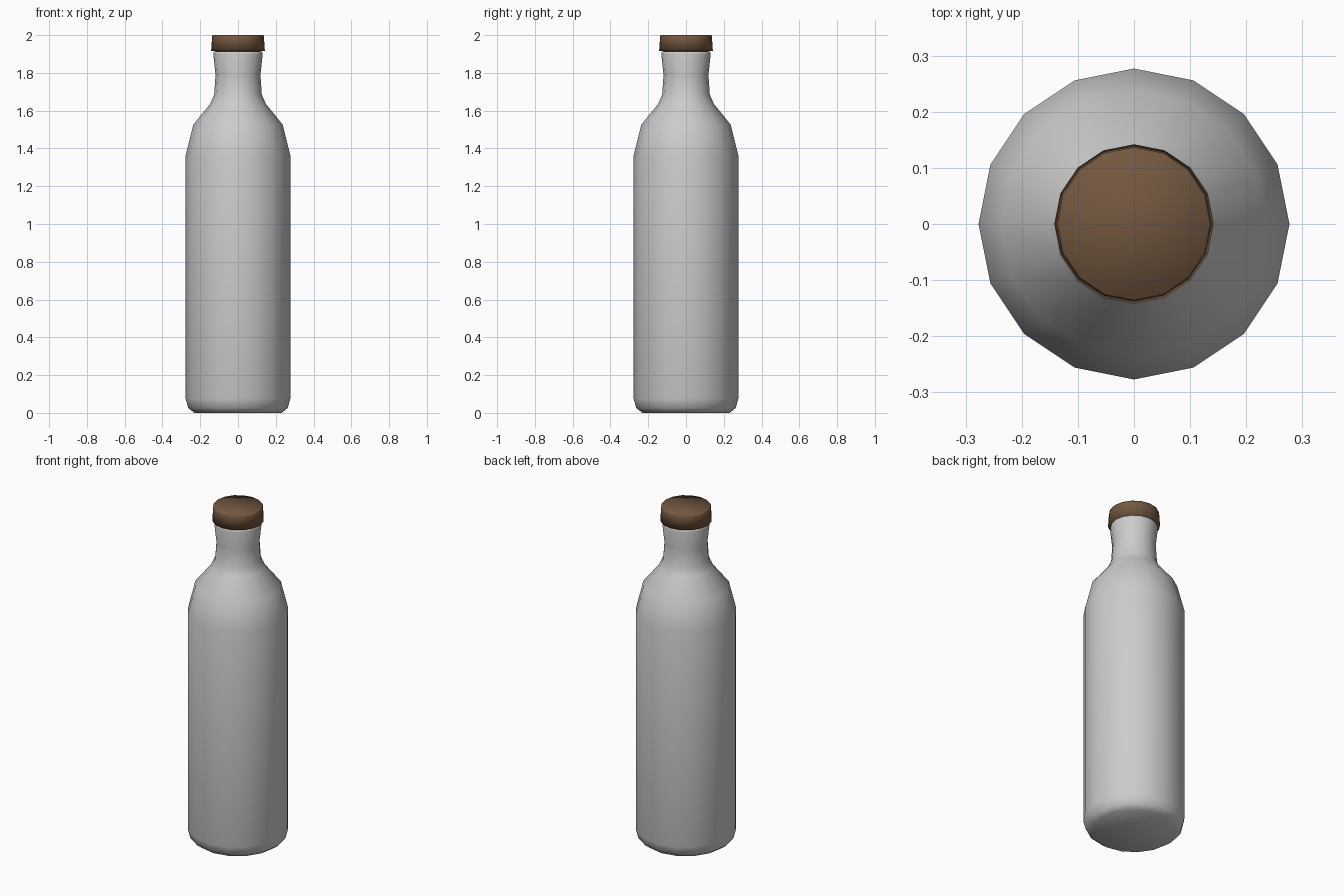
import bpy, bmesh
from math import cos, sin, tau

if "Cube" in bpy.data.objects:
    bpy.data.objects.remove(bpy.data.objects["Cube"])

SIDES = 16


def lathe(name, profile):
    """Spin (radius, z) points around z and close both ends with flat caps."""
    bm = bmesh.new()
    rings = [[bm.verts.new((r * cos(tau * i / SIDES), r * sin(tau * i / SIDES), z))
              for i in range(SIDES)] for r, z in profile]
    for low, high in zip(rings, rings[1:]):
        for i in range(SIDES):
            j = (i + 1) % SIDES
            bm.faces.new((low[i], low[j], high[j], high[i]))
    bm.faces.new(rings[0][::-1])
    bm.faces.new(rings[-1])
    for f in bm.faces:
        f.smooth = True
    mesh = bpy.data.meshes.new(name)
    bm.to_mesh(mesh)
    bm.free()
    obj = bpy.data.objects.new(name, mesh)
    bpy.context.collection.objects.link(obj)
    return obj


# Bottle: rounded base, straight body, shoulder, flared neck and lip
lathe("bottle_body", [
    (0.23, 0.0), (0.263, 0.025), (0.277, 0.075), (0.277, 1.365),
    (0.237, 1.525), (0.147, 1.637), (0.126, 1.685), (0.119, 1.79),
    (0.131, 1.90), (0.128, 1.912),
])

# Stopper: slightly tapered cap with a plug reaching down to the lip
cap = lathe("stopper", [
    (0.118, 1.91), (0.118, 1.916), (0.142, 1.917), (0.137, 1.995), (0.134, 2.0),
])
brown = bpy.data.materials.new("brown_cork")
brown.diffuse_color = (0.17, 0.095, 0.05, 1)
brown.use_nodes = True
brown.node_tree.nodes["Principled BSDF"].inputs["Base Color"].default_value = brown.diffuse_color
cap.data.materials.append(brown)
